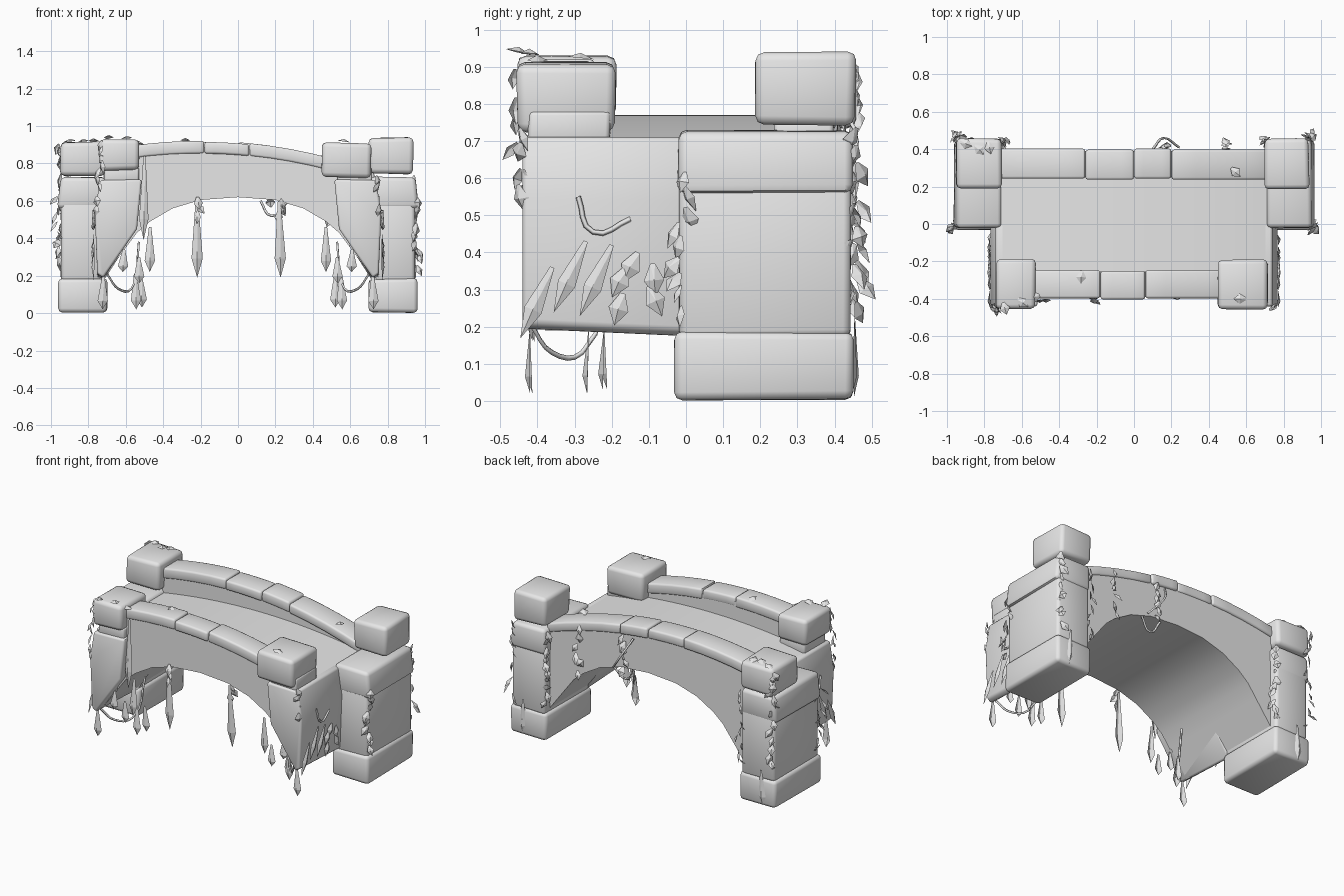
import bpy, bmesh, math, random
from mathutils import Vector

if "Cube" in bpy.data.objects:
    bpy.data.objects.remove(bpy.data.objects["Cube"])

random.seed(4)
stone = bpy.data.materials.new("grey stone")
stone.diffuse_color = (0.8, 0.8, 0.8, 1)
stone.use_nodes = True
stone.node_tree.nodes["Principled BSDF"].inputs["Base Color"].default_value = stone.diffuse_color
ivy = bpy.data.materials.new("grey ivy")
ivy.diffuse_color = (0.8, 0.8, 0.8, 1)
ivy.use_nodes = True
ivy.node_tree.nodes["Principled BSDF"].inputs["Base Color"].default_value = ivy.diffuse_color


def finish(name, bm, mat, smooth=True):
    bmesh.ops.recalc_face_normals(bm, faces=bm.faces)
    me = bpy.data.meshes.new(name)
    bm.to_mesh(me)
    bm.free()
    me.materials.append(mat)
    ob = bpy.data.objects.new(name, me)
    bpy.context.collection.objects.link(ob)
    if smooth:
        bpy.ops.object.select_all(action='DESELECT')
        ob.select_set(True)
        bpy.context.view_layer.objects.active = ob
        bpy.ops.object.shade_smooth_by_angle(angle=math.radians(50))
    return ob


def bevel(bm, w):
    edges = [e for e in bm.edges if len(e.link_faces) == 2 and e.calc_face_angle(0) > 0.6]
    bmesh.ops.bevel(bm, geom=edges, offset=w, segments=2, profile=0.5, affect='EDGES')


def block(name, lo, hi, w=0.02, wobble=0.0, taper=0.0):
    """Bevelled stone block between two corners; taper pulls the top's outer side in."""
    bm = bmesh.new()
    bmesh.ops.create_cube(bm, size=1)
    for v in bm.verts:
        top_outer = v.co.z > 0 and v.co.x * (lo[0] + hi[0]) > 0
        v.co = Vector([(lo[i] + hi[i]) / 2 + v.co[i] * (hi[i] - lo[i]) for i in range(3)])
        v.co += Vector([random.uniform(-wobble, wobble) for _ in range(3)])
        if top_outer:
            v.co.x -= math.copysign(taper, v.co.x)
    bevel(bm, w)
    return finish(name, bm, stone)


def strip(name, xs, bottom, top, y0, y1, w=0):
    """Solid that follows a lower and an upper curve along x."""
    bm = bmesh.new()
    rings = [[bm.verts.new(p) for p in ((x, y0, bottom(x)), (x, y1, bottom(x)),
                                        (x, y1, top(x)), (x, y0, top(x)))] for x in xs]
    for a, b in zip(rings, rings[1:]):
        for i in range(4):
            j = (i + 1) % 4
            bm.faces.new((a[i], a[j], b[j], b[i]))
    bm.faces.new(rings[0])
    bm.faces.new(rings[-1])
    bmesh.ops.recalc_face_normals(bm, faces=bm.faces)
    if w:
        bevel(bm, w)
    return finish(name, bm, stone)


ARCH = [(0, .62), (.2, .605), (.35, .56), (.47, .49), (.54, .43), (.72, .19), (.76, .19)]


def arch(x):
    x = abs(x)
    for (a, za), (b, zb) in zip(ARCH, ARCH[1:]):
        if x <= b:
            return za + (zb - za) * (x - a) / (b - a)
    return ARCH[-1][1]


def rail(x):
    """Parapet height, highest left of the middle."""
    return 0.918 - 0.19 * (x + .2) ** 2


def span(a, b, n):
    return [a + (b - a) * i / n for i in range(n + 1)]


# Arched deck and its raised side walls
half = [.1, .2, .28, .35, .41, .47, .54, .6, .66, .72]
full = [-x for x in reversed(half)] + [0] + half
strip("deck", full, arch, lambda x: 0.77 - 0.12 * x * x, -0.38, 0.38)
inner = [x for x in full if abs(x) < .61]
strip("front_wall", inner, arch, lambda x: rail(x) - 0.03, -0.39, -0.255)
strip("back_wall", full, arch, lambda x: rail(x) - 0.03, 0.25, 0.39)

# Parapet stones
for side, cuts, y0, y1 in (("front", (-.56, -.18, .06, .5), -.40, -.25),
                           ("back", (-.73, -.26, 0, .2, .73), .24, .40)):
    for i, (a, b) in enumerate(zip(cuts, cuts[1:])):
        lift = (0.003, -0.003)[i % 2]
        strip(f"{side}_parapet_stone_{i}", span(a + .001, b - .001, 4),
              lambda x: rail(x) - 0.065, lambda x: rail(x) + lift, y0 + lift, y1 + lift, 0.012)

for s, side in ((-1, "left"), (1, "right")):
    def box(name, x0, x1, y0, y1, z0, z1, w=.02, wob=0.003, taper=0.0):
        block(f"{side}_{name}", (min(s * x0, s * x1), y0, z0), (max(s * x0, s * x1), y1, z1), w, wob, taper)
    # Back pillar in three courses
    box("pillar_base", .70, .96, -.03, .45, 0.004, .185, .022)
    box("pillar_shaft", .71, .948, -.02, .443, .17, .60)
    box("pillar_head", .708, .965, -.022, .447, .56, .728, .022, .003, .018)
    # Front abutment tapering down to its outer edge
    bm = bmesh.new()
    prof = [(.738, .71), (.766, .54), (.752, .21), (.72, .19), (.54, .45), (.515, .715)]
    rings = [[bm.verts.new((s * x, y, z - (0.02 if y > -.1 and z < .3 else 0))) for x, z in prof]
             for y in (-.44, 0.0)]
    n = len(prof)
    for i in range(n):
        j = (i + 1) % n
        bm.faces.new((rings[0][i], rings[0][j], rings[1][j], rings[1][i]))
    for r in rings:
        bm.faces.new(r)
    bmesh.ops.recalc_face_normals(bm, faces=bm.faces)
    bevel(bm, .012)
    finish(f"{side}_abutment", bm, stone)
    box("front_neck", .53, .715, -.425, -.205, .69, .78, .012)

# Cap blocks
for name, lo, hi in (("front_left_cap", (-.735, -.455, .765), (-.525, -.19, .93)),
                     ("front_right_cap", (.45, -.455, .725), (.71, -.19, .91)),
                     ("back_left_cap", (-.95, .19, .735), (-.71, .455, .915)),
                     ("back_right_cap", (.70, .19, .745), (.935, .455, .938))):
    block(name, lo, hi, .024, .005)


# Ivy leaves: folded diamonds gathered in one mesh
leaves = bmesh.new()


def leaf(base, direction, out, length, width, belly=.5):
    d, o = Vector(direction).normalized(), Vector(out).normalized()
    side = d.cross(o).normalized()
    o = side.cross(d)
    b = Vector(base)
    m = b + d * length * belly
    root = side * width * .12
    p = [leaves.verts.new(c) for c in (b - root, b + root, m + side * width / 2, b + d * length,
                                       m - side * width / 2, m + o * width * .25)]
    for i in range(5):
        leaves.faces.new((p[i], p[(i + 1) % 5], p[5]))


def jitter(a):
    return Vector([random.uniform(-a, a) for _ in range(3)])


def climb(x, y, z0, z1, n, out):
    """Column of leaves creeping up an edge."""
    for z in span(z0, z1, n):
        d = Vector((0, 0, -1)) + jitter(.6)
        leaf(Vector((x, y, z + .02)) + jitter(.01), d, Vector(out) + jitter(.4),
             random.uniform(.055, .085), random.uniform(.035, .055))


def hang(x, y, z, length, out, width=.06):
    leaf((x, y, z), Vector((0, 0, -1)) + jitter(.05), out, length, width, .75)


def tube(name, pts):
    cu = bpy.data.curves.new(name, 'CURVE')
    cu.dimensions = '3D'
    cu.bevel_depth, cu.bevel_resolution, cu.resolution_u = .007, 0, 4
    sp = cu.splines.new('BEZIER')
    sp.bezier_points.add(len(pts) - 1)
    for bp, p in zip(sp.bezier_points, pts):
        bp.co = p
        bp.handle_left_type = bp.handle_right_type = 'AUTO'
    cu.materials.append(ivy)
    ob = bpy.data.objects.new(name, cu)
    bpy.context.collection.objects.link(ob)
    bpy.ops.object.select_all(action='DESELECT')
    ob.select_set(True)
    bpy.context.view_layer.objects.active = ob
    bpy.ops.object.convert(target='MESH')


for s, side in ((-1, "left"), (1, "right")):
    climb(s * .96, -.01, .24, .60, 8, (s, -1, 0))        # pillar front edge
    climb(s * .94, .452, .25, .72, 9, (s, 1, 0))         # pillar outer back edge
    climb(s * .70, .445, .25, .70, 9, (-s, 1, 0))        # pillar inner back edge
    climb(s * .75, -.445, .56, .72, 3, (s, -1, 0))       # abutment front edge
    for y, z in ((-.13, .40), (-.09, .37), (-.16, .36), (-.10, .31), (-.17, .29)):
        leaf((s * .77, y, z), (0, random.uniform(-.6, .6), -1), (s, 0, .3), .09, .055)
    hang(s * .86, .454, .24, .23, (0, 1, 0), .05)
    for y, z in ((-.27, .43), (-.36, .36), (-.20, .42)):
        leaf((s * .77, y, z), (0, -.45, -1), (s, 0, .2), .21, .05, .6)
    # tufts under the abutment and beside the arch
    for x, y, z, l in ((.72, -.42, .20, .18), (.55, -.26, .21, .19), (.52, -.22, .2, .17),
                       (.61, -.40, .34, .12), (.47, -.40, .46, .24), (.53, -.41, .30, .14)):
        hang(s * x, y, z, l, (0, -1, 0), .055)
    hang(s * .22, -.40, .60, .41, (0, -1, 0))
    climb(s * .22, -.40, .53, .60, 2, (0, -1, 0))
    tube(f"{side}_vine_loop", [(s * .70, -.42, .21), (s * .64, -.36, .13), (s * .57, -.28, .13),
                               (s * .53, -.20, .38)])
    tube(f"{side}_side_vine", [(s * .77, -.29, .55), (s * .775, -.25, .455), (s * .765, -.15, .49)])

hang(-.50, -.405, .84, .45, (0, -1, 0), .05)
climb(-.73, -.455, .76, .91, 5, (-1, -1, 0))
climb(-.95, .455, .75, .89, 5, (-1, 1, 0))
climb(.16, .41, .60, .82, 5, (0, 1, 0))
climb(.50, .41, .50, .78, 5, (0, 1, 0))
tube("back_vine_loop", [(.10, .40, .82), (.16, .46, .70), (.24, .41, .60)])
tube("under_vine_loop", [(.12, .38, .60), (.18, .36, .52), (.26, .38, .59)])
# stray leaves lying on the caps and parapet
for p in ((-.85, .42, .915), (-.93, .44, .915), (-.78, .44, .915), (-.70, -.42, .932),
          (-.62, -.40, .932), (.60, -.40, .912), (.52, .30, .825), (-.28, -.25, .92), (-.50, -.38, .9)):
    leaf(p, (random.uniform(-1, 1), random.uniform(-1, 0), .1), (0, 0, 1), .07, .055)
finish("ivy_leaves", leaves, ivy, smooth=False)
